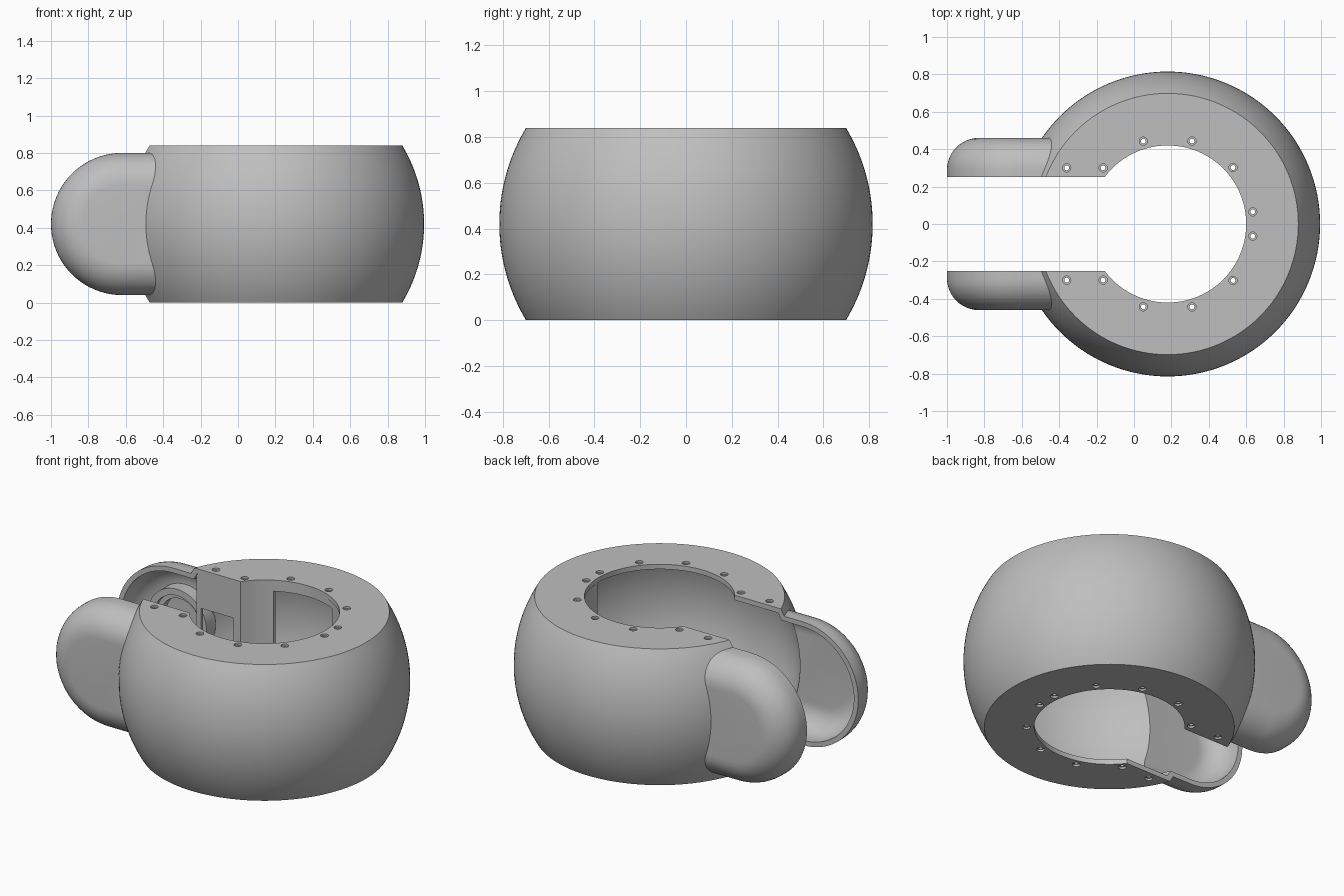
import bpy, bmesh
from math import sin, cos, pi, sqrt, asin
from mathutils import Vector

cube = bpy.data.objects.get("Cube")
if cube:
    bpy.data.objects.remove(cube, do_unlink=True)

grey = bpy.data.materials.new("plain grey")
grey.use_nodes = True
colour = (0.52, 0.52, 0.52, 1)
grey.diffuse_color = colour
grey.node_tree.nodes["Principled BSDF"].inputs["Base Color"].default_value = colour

CX, MID, TOP = 0.18, 0.42, 0.84      # body centre, half height, height
R, HOLE, SLOT, WALL = 0.815, 0.42, 0.25, 0.03


def loft(name, rings, closed=False):
    """Bridge equal rings of points; cap the ends, or join last to first."""
    bm = bmesh.new()
    loops = [[bm.verts.new(p) for p in ring] for ring in rings]
    n = len(loops[0])
    pairs = list(zip(loops, loops[1:]))
    if closed:
        pairs.append((loops[-1], loops[0]))
    else:
        bm.faces.new(loops[0])
        bm.faces.new(loops[-1])
    for a, b in pairs:
        for i in range(n):
            j = (i + 1) % n
            bm.faces.new((a[i], a[j], b[j], b[i]))
    bmesh.ops.recalc_face_normals(bm, faces=bm.faces)
    mesh = bpy.data.meshes.new(name)
    bm.to_mesh(mesh)
    bm.free()
    mesh.materials.append(grey)
    ob = bpy.data.objects.new(name, mesh)
    bpy.context.collection.objects.link(ob)
    return ob


def lathe(name, profile, x, y, seg):
    return loft(name, [[(x + r * cos(2 * pi * i / seg), y + r * sin(2 * pi * i / seg), z)
                        for i in range(seg)] for r, z in profile])


def box(name, x0, x1, y0, y1, z0, z1):
    return loft(name, [[(x0, y0, z), (x1, y0, z), (x1, y1, z), (x0, y1, z)] for z in (z0, z1)])


def boolean(ob, tool, operation="DIFFERENCE"):
    mod = ob.modifiers.new("cut", "BOOLEAN")
    mod.operation, mod.object, mod.solver = operation, tool, "EXACT"
    bpy.context.view_layer.objects.active = ob
    bpy.ops.object.modifier_apply(modifier=mod.name)
    bpy.data.objects.remove(tool, do_unlink=True)


def smooth(ob):
    bpy.ops.object.select_all(action="DESELECT")
    ob.select_set(True)
    bpy.context.view_layer.objects.active = ob
    bpy.ops.object.shade_smooth_by_angle(angle=0.5)


def barrel(name, radius, z0, z1, steps=28):
    """Sphere with its top and bottom cut flat."""
    a0, a1 = asin((z0 - MID) / radius), asin((z1 - MID) / radius)
    angles = [a0 + (a1 - a0) * i / steps for i in range(steps + 1)]
    return lathe(name, [(radius * cos(a), MID + radius * sin(a)) for a in angles], CX, 0, 128)


def ear(name, side, inset, x_end):
    """Round-ended pod with a filleted outer face, on the side +1 or -1."""
    cx, radius, fillet, face = -0.62, 0.38 - inset, 0.17 - inset, 0.46 - inset

    def outline(r, y):
        arc = [pi / 2 + pi * i / 40 for i in range(41)]
        pts = [(cx + r * cos(a), side * y, MID + r * sin(a)) for a in arc]
        return [(x_end, side * y, MID + r)] + pts + [(x_end, side * y, MID - r)]

    rings = [outline(radius, 0.2)]
    for i in range(13):
        t = pi / 2 * i / 12
        rings.append(outline(radius - fillet * (1 - cos(t)), face - fillet * (1 - sin(t))))
    return loft(name, rings)


# Outer shell: barrel with two ears, hollowed out
shell = barrel("outer_shell", R, 0, TOP)
for side in (1, -1):
    boolean(shell, ear("ear_solid", side, 0, -0.3), "UNION")
boolean(shell, barrel("cavity", R - WALL, WALL, TOP - WALL))
for side in (1, -1):
    boolean(shell, ear("ear_cavity", side, WALL, -0.2))

# Central opening and the slot leading into it
boolean(shell, lathe("opening", [(HOLE, -0.1), (HOLE, 1)], CX, 0, 96))
boolean(shell, box("slot", -1.3, 0.1, -SLOT, SLOT, -0.1, 1))

# Countersunk screw holes through both rims
screw = [(0.022, -0.1), (0.022, 0.012), (0.013, 0.012),
         (0.013, TOP - 0.012), (0.022, TOP - 0.012), (0.022, 1)]
for x, y in ((-0.36, 0.3), (-0.165, 0.3), (0.05, 0.443), (0.31, 0.443), (0.53, 0.302), (0.635, 0.065)):
    for side in (1, -1):
        boolean(shell, lathe("screw_hole", screw, x, side * y, 20))
smooth(shell)

# Inner liner on the back half, following the slot and the opening
def liner_path(offset):
    r, y = HOLE + offset, SLOT + offset
    start = pi - asin(y / r)
    arc = [start * (1 - i / 40) for i in range(41)]
    return [(-0.46, y)] + [(CX + r * cos(a), r * sin(a)) for a in arc]

plan = liner_path(0.004) + liner_path(0.022)[::-1]
liner = loft("inner_liner", [[(x, y, z) for x, y in plan] for z in (0.02, TOP - 0.02)])
boolean(liner, box("rear_window", -0.02, 0.38, 0.3, 0.6, 0.22, 0.77))
boolean(liner, box("side_window", -0.43, -0.21, 0.2, 0.35, 0.22, 0.6))
smooth(liner)

# Raised ring inside the back ear
section = [(0.2, 0.44), (0.2, 0.35), (0.16, 0.35), (0.16, 0.38), (0.13, 0.38), (0.13, 0.44)]
ring = loft("ear_ring", [[(-0.66 + r * cos(2 * pi * i / 48), y, MID + r * sin(2 * pi * i / 48))
                          for i in range(48)] for r, y in section], closed=True)
smooth(ring)
